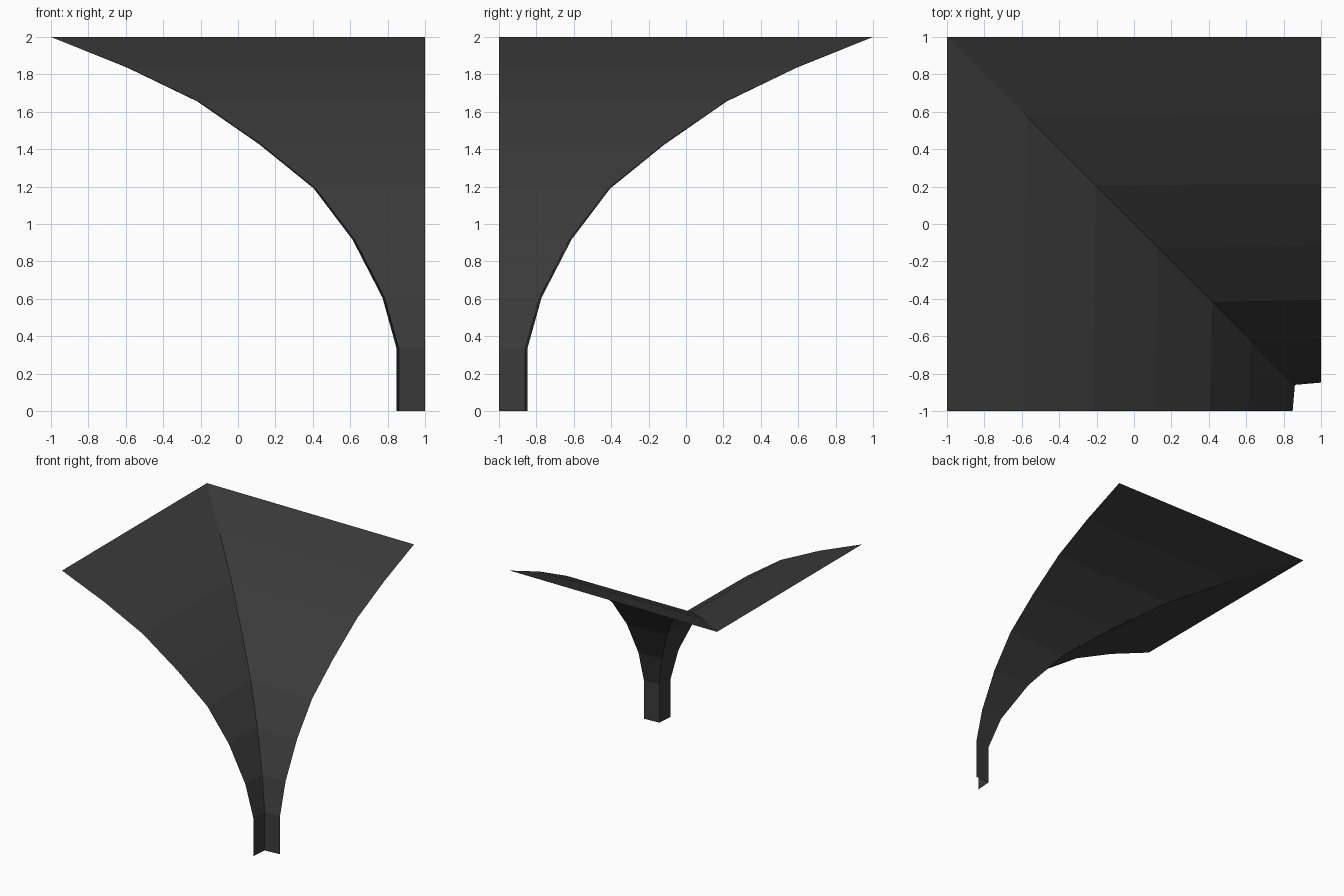
import bpy, bmesh

if "Cube" in bpy.data.objects:
    bpy.data.objects.remove(bpy.data.objects["Cube"])

# Arch profile: (distance coordinate, height) from column foot to crown
PROFILE = [(0.848, 0.0), (0.848, 0.334), (0.772, 0.607), (0.612, 0.917),
           (0.405, 1.19), (0.115, 1.425), (-0.217, 1.655), (-0.59, 1.835),
           (-1.0, 2.0)]
GROIN_OFFSET = 0.012   # the groin sits slightly closer to the column corner

stone = bpy.data.materials.new("dark grey stone")
stone.diffuse_color = (0.042, 0.042, 0.042, 1)
stone.use_nodes = True
stone.node_tree.nodes["Principled BSDF"].inputs["Base Color"].default_value = stone.diffuse_color

# Vault corner: L-shaped rings (left end, groin, right end) lofted upwards
bm = bmesh.new()
rings = []
for i, (p, z) in enumerate(PROFILE):
    g = p + (GROIN_OFFSET if i < len(PROFILE) - 1 else 0)
    rings.append([bm.verts.new(c) for c in ((p, -1, z), (g, -g, z), (1, -p, z))])
for low, high in zip(rings, rings[1:]):
    for k in range(2):
        bm.faces.new((low[k], high[k], high[k + 1], low[k + 1]))

mesh = bpy.data.meshes.new("vault_corner")
bm.to_mesh(mesh)
bm.free()
mesh.materials.append(stone)
vault = bpy.data.objects.new("vault_corner", mesh)
bpy.context.collection.objects.link(vault)
